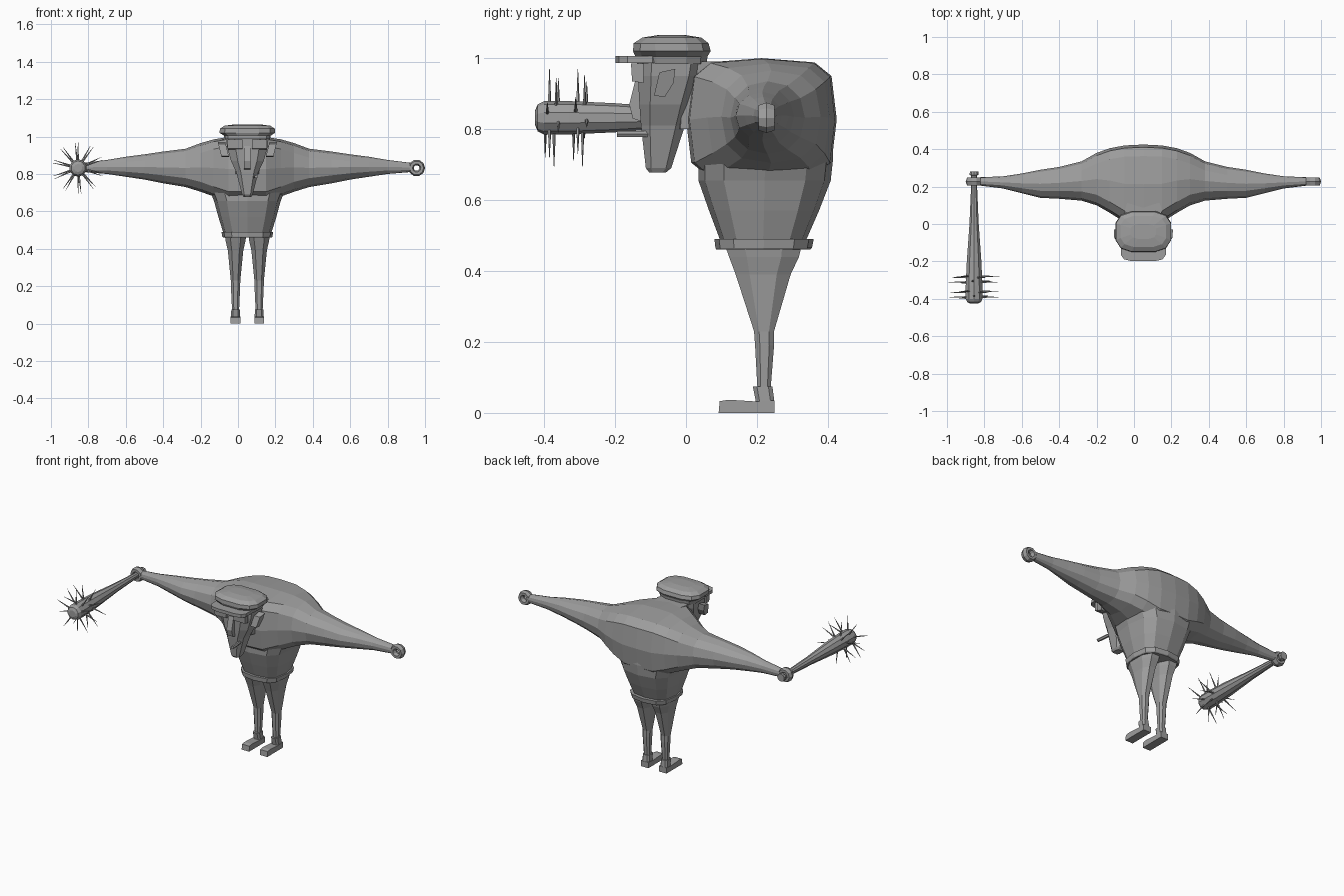
import bpy, bmesh, math
from mathutils import Matrix, Vector

cube = bpy.data.objects.get("Cube")
if cube:
    bpy.data.objects.remove(cube)

GREY = (0.34, 0.34, 0.34, 1)
grey = bpy.data.materials.new("plain_grey")
grey.use_nodes = True
grey.diffuse_color = GREY
grey.node_tree.nodes["Principled BSDF"].inputs["Base Color"].default_value = GREY
MID = 0.05     # body centre line in x
HAND = 0.905   # hand distance from the centre line
GRIP_Z = 0.832


def finish(name, bm):
    bmesh.ops.recalc_face_normals(bm, faces=bm.faces[:])
    mesh = bpy.data.meshes.new(name)
    bm.to_mesh(mesh)
    bm.free()
    mesh.materials.append(grey)
    obj = bpy.data.objects.new(name, mesh)
    bpy.context.collection.objects.link(obj)
    return obj


def loft(name, axis, sections, sides=12, turn=0.0):
    """Each section: position, low u, high u, low v, high v, roundness."""
    bm = bmesh.new()
    rings = []
    for p, u0, u1, v0, v1, power in sections:
        ring = []
        for i in range(sides):
            a = math.tau * (i + turn) / sides
            c, s = math.cos(a), math.sin(a)
            u = (u0 + u1) / 2 + (u1 - u0) / 2 * math.copysign(abs(c) ** power, c)
            v = (v0 + v1) / 2 + (v1 - v0) / 2 * math.copysign(abs(s) ** power, s)
            co = {"x": (p, u, v), "y": (u, p, v), "z": (u, v, p)}[axis]
            ring.append(bm.verts.new(co))
        rings.append(ring)
    for a, b in zip(rings, rings[1:]):
        for i in range(sides):
            j = (i + 1) % sides
            bm.faces.new((a[i], a[j], b[j], b[i]))
    bm.faces.new(rings[0])
    bm.faces.new(rings[-1])
    return finish(name, bm)


def stack(name, rows, centre=MID, power=0.7, sides=12, turn=0.0):
    """Upright loft from rows of height, half width, front, back."""
    return loft(name, "z", [(z, centre - w, centre + w, f, b, power)
                            for z, w, f, b in rows], sides, turn)


def prism(name, outline, x0, x1):
    """Side outline in y, z pushed from x0 to x1."""
    bm = bmesh.new()
    face = bm.faces.new([bm.verts.new((x0, y, z)) for y, z in outline])
    out = bmesh.ops.extrude_face_region(bm, geom=[face])["geom"]
    bmesh.ops.translate(bm, vec=(x1 - x0, 0, 0),
                        verts=[g for g in out if isinstance(g, bmesh.types.BMVert)])
    return finish(name, bm)


# Shoulders and both arms as one spindle, mirrored about the centre line
half = [(0.00, 0.00, 0.425, 0.655, 1.000, 0.5),
        (0.10, 0.01, 0.420, 0.655, 0.998, 0.5),
        (0.18, 0.06, 0.405, 0.680, 0.985, 0.6),
        (0.25, 0.10, 0.380, 0.705, 0.965, 0.75),
        (0.33, 0.125, 0.335, 0.730, 0.935, 0.9),
        (0.45, 0.135, 0.305, 0.750, 0.920, 1),
        (0.55, 0.14, 0.290, 0.770, 0.905, 1),
        (0.65, 0.165, 0.270, 0.785, 0.892, 1),
        (0.75, 0.19, 0.255, 0.800, 0.875, 1),
        (0.87, 0.205, 0.250, 0.810, 0.860, 0.8)]
spindle = [(MID - s[0],) + s[1:] for s in reversed(half[1:])]
spindle += [(MID + s[0],) + s[1:] for s in half]
loft("shoulders_and_arms", "x", spindle)

# Torso and belt
stack("torso", [(0.47, 0.125, 0.10, 0.335), (0.49, 0.13, 0.095, 0.34),
                (0.57, 0.155, 0.065, 0.375), (0.655, 0.178, 0.035, 0.408),
                (0.72, 0.205, 0.035, 0.415), (0.80, 0.21, 0.06, 0.41)])
stack("belt", [(0.46, 0.13, 0.085, 0.35), (0.465, 0.134, 0.083, 0.355),
               (0.49, 0.138, 0.08, 0.36)])

# Legs, boots and ring-shaped hands
for side, word in ((-1, "right"), (1, "left")):
    x = MID + side * 0.063
    stack(word + "_leg", [(0.48, 0.062, 0.10, 0.335), (0.44, 0.056, 0.115, 0.325),
                          (0.39, 0.044, 0.135, 0.30), (0.23, 0.027, 0.19, 0.25),
                          (0.19, 0.026, 0.193, 0.25), (0.07, 0.02, 0.20, 0.24)],
          x, 0.8, 8, 0.5)
    stack(word + "_boot_shaft", [(0, 0.026, 0.195, 0.25), (0.035, 0.025, 0.195, 0.25),
                                 (0.075, 0.024, 0.187, 0.245)], x, 0.6, 8, 0.5)
    prism(word + "_boot_foot", [(0.092, 0), (0.25, 0), (0.25, 0.035), (0.20, 0.032),
                                (0.12, 0.037), (0.095, 0.033)], x - 0.026, x + 0.026)
    bpy.ops.mesh.primitive_torus_add(
        location=(MID + side * HAND, 0.227, GRIP_Z), rotation=(math.pi / 2, 0, 0),
        major_segments=10, minor_segments=6, major_radius=0.03, minor_radius=0.015)
    hand = bpy.context.object
    hand.name = word + "_hand"
    hand.scale = (1, 1, 1.7)
    hand.data.materials.append(grey)

# Neck and tapering head
stack("neck", [(0.80, 0.07, -0.03, 0.10), (0.99, 0.10, -0.02, 0.16)], sides=8)
stack("head", [(0.678, 0.022, -0.105, -0.055), (0.69, 0.03, -0.115, -0.04),
               (0.81, 0.062, -0.13, 0.0), (0.87, 0.092, -0.135, 0.02),
               (0.95, 0.115, -0.14, 0.05), (0.99, 0.118, -0.14, 0.058)],
      power=0.6, sides=8, turn=0.5)
prism("nose", [(-0.14, 0.95), (-0.16, 0.87), (-0.15, 0.83), (-0.12, 0.82),
               (-0.12, 0.95)], MID - 0.018, MID + 0.018)
for side, word in ((-1, "right"), (1, "left")):
    x = MID + side * 0.118
    ear = prism(word + "_ear", [(-0.075, 0.96), (-0.03, 0.97), (-0.035, 0.93),
                                (-0.06, 0.89), (-0.09, 0.895)], x - 0.02, x + 0.02)
    for v in ear.data.vertices:   # flare the upper part outwards
        v.co.x += side * (v.co.z - 0.89) * 0.25
    x = MID + side * 0.065
    prism(word + "_brow", [(-0.155, 0.985), (-0.12, 0.985), (-0.12, 0.93),
                           (-0.152, 0.935)], x - 0.04, x + 0.04)

# Short rod held in the mouth
loft("mouth_rod", "y", [(-0.195, 0.088, 0.108, 0.776, 0.796, 1),
                        (-0.08, 0.075, 0.095, 0.776, 0.796, 1)], 6)

# Cap with flat brim
stack("cap_crown", [(0.983, 0.122, -0.14, 0.06), (1.005, 0.128, -0.145, 0.063),
                    (1.02, 0.152, -0.152, 0.072), (1.042, 0.15, -0.15, 0.066),
                    (1.058, 0.125, -0.125, 0.045), (1.065, 0.07, -0.08, 0.0)],
      power=0.65, sides=12, turn=0.5)
stack("cap_brim", [(0.986, 0.122, -0.20, -0.06), (1.006, 0.122, -0.20, -0.06)],
      power=0.5, sides=12, turn=0.5)

# Club pointing forward from the right hand
CLUB_X = MID - HAND
profile = [(0.28, 0.024), (0.262, 0.025), (0.26, 0.017), (0.20, 0.017),
           (0.0, 0.026), (-0.20, 0.041), (-0.33, 0.047), (-0.40, 0.047),
           (-0.418, 0.038), (-0.425, 0.022)]
loft("club", "y", [(y, CLUB_X - r, CLUB_X + r, GRIP_Z - r, GRIP_Z + r, 1)
                   for y, r in profile], 10, 0.5)

# Rings of spikes around the club head
bm = bmesh.new()
rows = (-0.385, -0.36, -0.305, -0.28)
for k, y in enumerate(rows):
    for i in range(5):
        a = math.tau * (i / 5 + 0.25 + (0.5 / 5) * (k % 2)) + 0.12 * (k // 2)
        out = Vector((math.cos(a), 0, math.sin(a)))
        spot = Vector((CLUB_X, y - 0.006 * (i % 3), GRIP_Z)) + out * 0.088
        turn = Vector((0, 0, 1)).rotation_difference(out).to_matrix().to_4x4()
        bmesh.ops.create_cone(bm, cap_ends=True, segments=5, radius1=0.0055,
                              radius2=0.0008, depth=0.1,
                              matrix=Matrix.Translation(spot) @ turn)
finish("club_spikes", bm)
